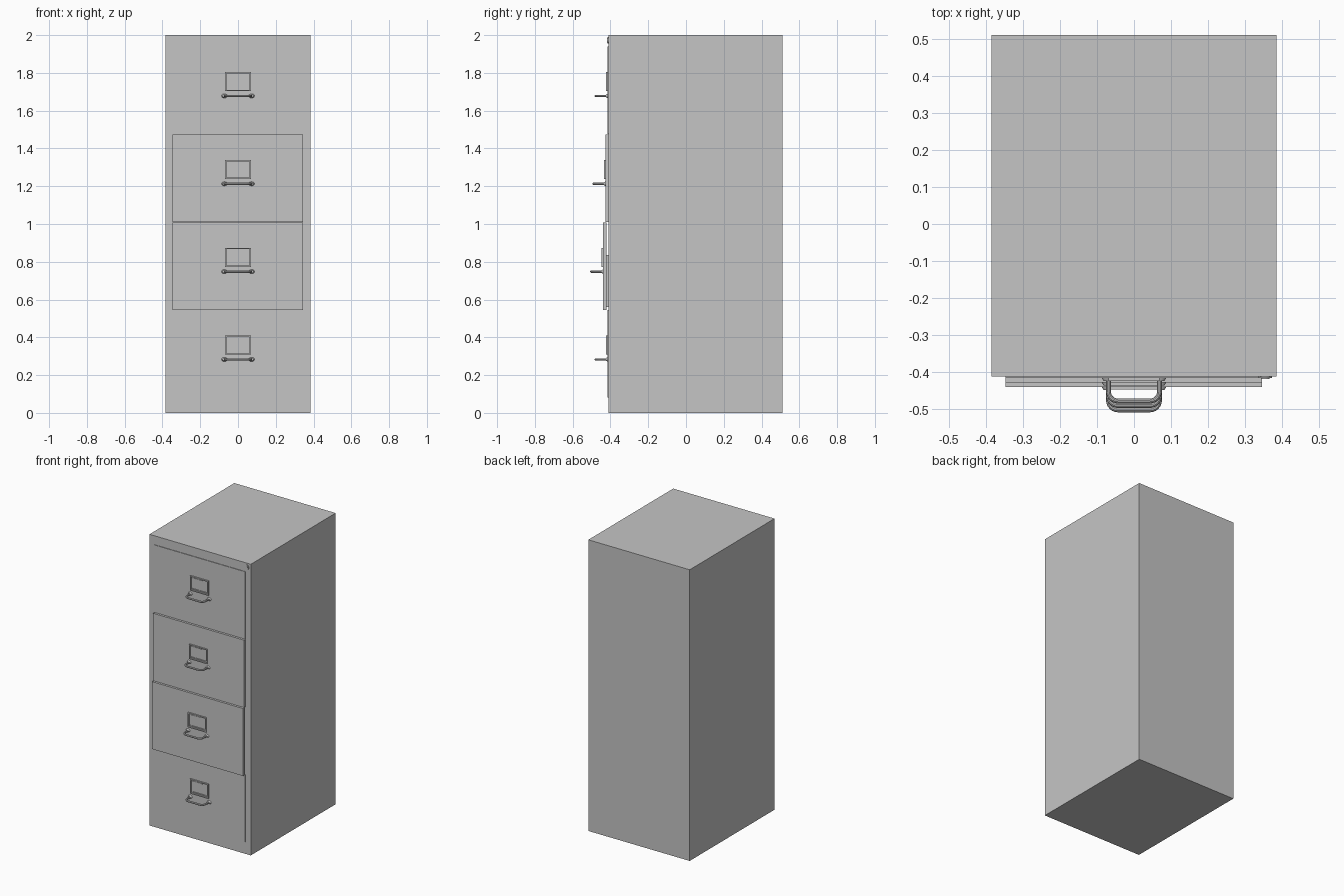
import bpy, bmesh
from math import radians
from mathutils import Vector

cube = bpy.data.objects.get("Cube")
if cube:
    bpy.data.objects.remove(cube, do_unlink=True)

GREY = (0.56, 0.56, 0.56, 1)
metal = bpy.data.materials.new("grey_metal")
metal.use_nodes = True
metal.diffuse_color = GREY
metal.node_tree.nodes["Principled BSDF"].inputs["Base Color"].default_value = GREY


def finish(name, bm):
    mesh = bpy.data.meshes.new(name)
    bm.to_mesh(mesh)
    bm.free()
    mesh.materials.append(metal)
    obj = bpy.data.objects.new(name, mesh)
    bpy.context.collection.objects.link(obj)
    return obj


def add_box(bm, x0, x1, y0, y1, z0, z1):
    lo, hi = Vector((x0, y0, z0)), Vector((x1, y1, z1))
    verts = bmesh.ops.create_cube(bm, size=1)["verts"]
    bmesh.ops.scale(bm, verts=verts, vec=hi - lo)
    bmesh.ops.translate(bm, verts=verts, vec=(lo + hi) / 2)


def box(name, *bounds):
    bm = bmesh.new()
    add_box(bm, *bounds)
    return finish(name, bm)


def smooth(obj):
    bpy.ops.object.select_all(action="DESELECT")
    obj.select_set(True)
    bpy.context.view_layer.objects.active = obj
    bpy.ops.object.shade_smooth_by_angle(angle=radians(35))


def cone(name, x, y_back, y_front, z, r_back, r_front, stretch=1):
    """Round part whose axis points to the front."""
    bm = bmesh.new()
    bmesh.ops.create_cone(bm, cap_ends=True, segments=24, radius1=r_back,
                          radius2=r_front, depth=y_back - y_front)
    for v in bm.verts:
        v.co = (x + v.co.x * stretch, (y_back + y_front) / 2 - v.co.z, z + v.co.y)
    bmesh.ops.recalc_face_normals(bm, faces=bm.faces)
    obj = finish(name, bm)
    smooth(obj)


def label_holder(name, y, z):
    """Open frame with a thin card lip at top and bottom."""
    bm = bmesh.new()
    half, top, rim = 0.069, z + 0.101, 0.007
    for x in (-half, half - rim):
        add_box(bm, x, x + rim, y - 0.008, y, z, top)
    for low in (z, top - rim):
        add_box(bm, rim - half, half - rim, y - 0.008, y, low, low + rim)
    add_box(bm, -0.058, 0.02, y - 0.004, y, top - 0.016, top - 0.011)
    add_box(bm, -0.058, 0.058, y - 0.004, y, z + 0.011, z + 0.016)
    finish(name, bm)


def handle(name, y, z):
    """Bent tube with rounded corners and flared feet."""
    curve = bpy.data.curves.new(name, "CURVE")
    curve.dimensions = "3D"
    curve.bevel_depth = 0.0065
    curve.bevel_resolution = 3
    curve.resolution_u = 6
    side = [(0.069, 0), (0.069, -0.036), (0.043, -0.0625)]
    path = side + [(-x, d) for x, d in reversed(side)]
    spline = curve.splines.new("BEZIER")
    spline.bezier_points.add(len(path) - 1)
    for p, (x, d) in zip(spline.bezier_points, path):
        p.co = (x, y + d, z)
        p.handle_left_type = p.handle_right_type = "VECTOR"
    # Turn the two corner segments into round bends
    pts = spline.bezier_points
    for p in pts:
        p.handle_left_type = p.handle_right_type = "FREE"
        p.handle_left = p.handle_right = p.co
    bend = 0.0145
    pts[1].handle_right = pts[1].co + Vector((0, -bend, 0))
    pts[2].handle_left = pts[2].co + Vector((bend, 0, 0))
    pts[3].handle_right = pts[3].co + Vector((-bend, 0, 0))
    pts[4].handle_left = pts[4].co + Vector((0, -bend, 0))
    curve.materials.append(metal)
    obj = bpy.data.objects.new(name, curve)
    bpy.context.collection.objects.link(obj)
    bpy.ops.object.select_all(action="DESELECT")
    obj.select_set(True)
    bpy.context.view_layer.objects.active = obj
    bpy.ops.object.convert(target="MESH")
    smooth(bpy.context.view_layer.objects.active)
    for end, x in (("left", 0.072), ("right", -0.072)):
        cone(f"{name}_foot_{end}", x, y, y - 0.009, z, 0.011, 0.007, 1.4)


# Cabinet body and lock
FRONT = -0.411
box("cabinet_body", -0.385, 0.385, FRONT, 0.51, 0, 2)
cone("lock_barrel", 0.354, FRONT, FRONT - 0.005, 1.973, 0.018, 0.018)
cone("lock_core", 0.354, FRONT, FRONT - 0.007, 1.973, 0.012, 0.012)

# Drawers from the bottom up, the middle two slightly pulled out
HEIGHT = 0.465
for i, y in enumerate((-0.415, -0.439, -0.427, -0.415)):
    z = 0.08 + i * HEIGHT
    back = min(y + 0.018, FRONT + 0.01)
    box(f"drawer_front_{i + 1}", -0.347, 0.345, y, back, z + 0.001, z + HEIGHT - 0.001)
    box(f"drawer_tray_{i + 1}", -0.335, 0.333, back, FRONT + 0.02, z + 0.015, z + 0.29)
    label_holder(f"label_holder_{i + 1}", y, z + 0.228)
    handle(f"handle_{i + 1}", y, z + 0.203)
